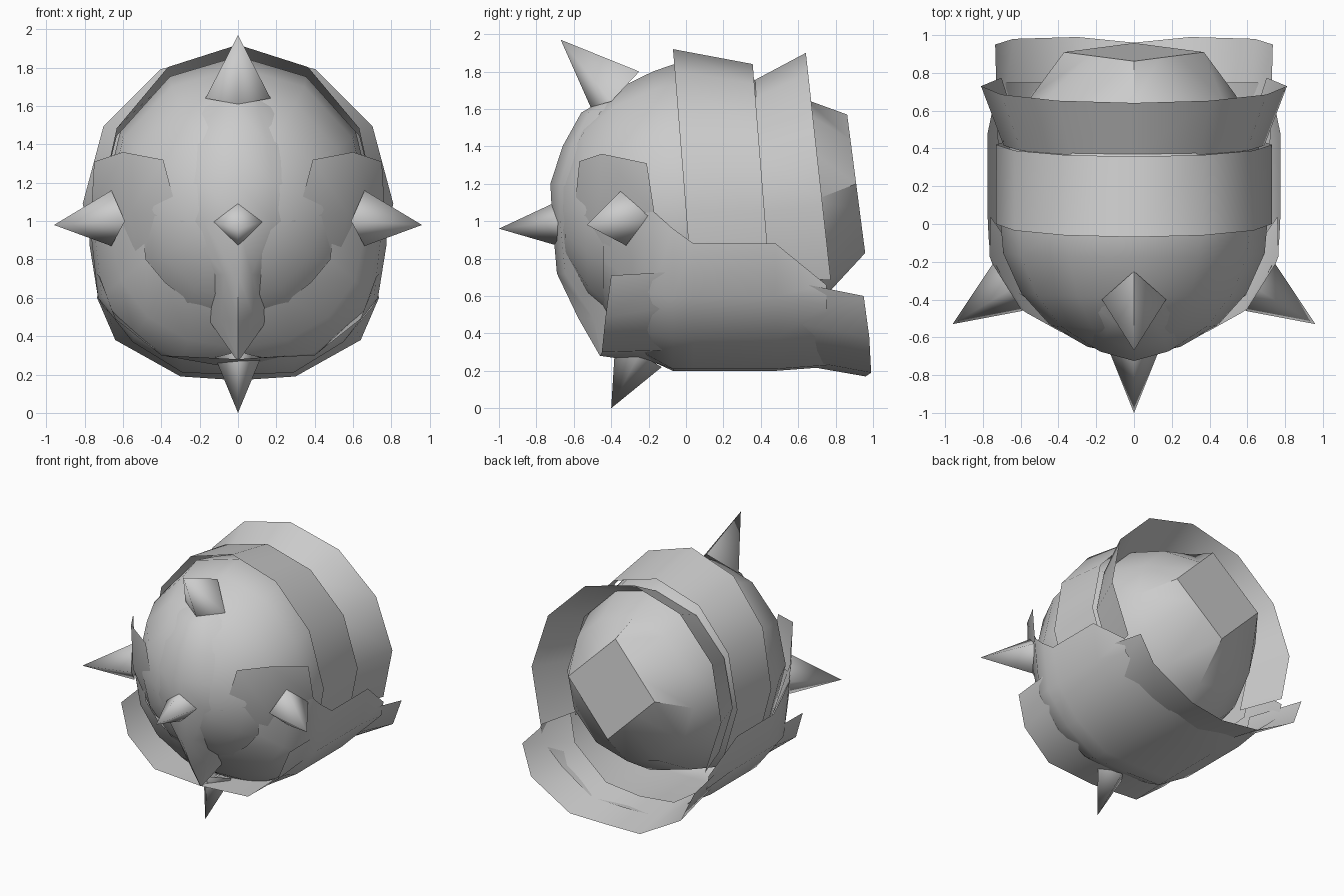
import bpy, bmesh
from math import sin, cos, radians

if "Cube" in bpy.data.objects:
    bpy.data.objects.remove(bpy.data.objects["Cube"])


def finish(name, bm, angle=40):
    bmesh.ops.remove_doubles(bm, verts=bm.verts, dist=0.0005)
    bmesh.ops.recalc_face_normals(bm, faces=bm.faces)
    me = bpy.data.meshes.new(name)
    bm.to_mesh(me)
    bm.free()
    ob = bpy.data.objects.new(name, me)
    bpy.context.collection.objects.link(ob)
    bpy.ops.object.select_all(action='DESELECT')
    ob.select_set(True)
    bpy.context.view_layer.objects.active = ob
    bpy.ops.object.shade_smooth_by_angle(angle=radians(angle))
    return ob


def loft(name, rows, closed=False, caps=False, angle=40):
    """Skin a list of equal-length point rows."""
    bm = bmesh.new()
    vs = [[bm.verts.new(p) for p in row] for row in rows]
    n = len(rows[0])
    for a, b in zip(vs, vs[1:]):
        for i in range(n if closed else n - 1):
            j = (i + 1) % n
            bm.faces.new((a[i], a[j], b[j], b[i]))
    if caps:
        bm.faces.new(vs[0])
        bm.faces.new(vs[-1])
    return finish(name, bm, angle)


def mirror_row(half):
    """Half row starting on the centre line -> full symmetric row."""
    return [(-x, y, z) for x, y, z in reversed(half[1:])] + list(half)


def arc(y, cz, a, b, shear, lo, hi, steps, diamond=False):
    """Elliptical ring around the y axis, leaning with height."""
    row = []
    for i in range(steps):
        t = radians(lo + (hi - lo) * i / (steps - 1))
        s, c = sin(t), cos(t)
        k = 1 / (abs(s) + abs(c)) if diamond else 1
        row.append((a * s * k, y + shear * b * c * k, cz + b * c * k))
    return row


def spike(name, tip, base):
    bm = bmesh.new()
    t = bm.verts.new(tip)
    vs = [bm.verts.new(p) for p in base]
    for i in range(4):
        bm.faces.new((vs[i], vs[(i + 1) % 4], t))
    bm.faces.new(vs)
    return finish(name, bm, 100)


# Body: faceted dome in front, narrowing to a flat diamond at the back
rows = []
for deg in (3, 20, 38, 56, 74):
    t = radians(deg)
    rows.append(arc(0.05 - 0.745 * cos(t), 1.06, 0.72 * sin(t), 0.77 * sin(t), -0.03, 0, 330, 12))
for y, cz, a, b in ((0.05, 1.07, 0.71, 0.79), (0.38, 1.08, 0.67, 0.69), (0.68, 1.11, 0.54, 0.54)):
    rows.append(arc(y, cz, a, b, -0.07, 0, 330, 12))
rows.append(arc(0.91, 1.2, 0.37, 0.37, -0.13, 0, 330, 12, True))
loft("body", rows, closed=True, caps=True, angle=36)

# Raised face plate running down the front: y, z, half width, edge y
face = [(-.29, 1.74, .08, -.24), (-.56, 1.58, .18, -.46), (-.66, 1.40, .27, -.54),
        (-.725, 1.2, .30, -.60), (-.715, 1.0, .30, -.61), (-.69, .72, .12, -.58),
        (-.575, .48, .15, -.38), (-.46, .28, .01, -.45), (-.12, .28, .01, -.12)]
loft("face_plate", [mirror_row([(0, y, z), (w * .6, y + (e - y) * .4, z), (w, e, z)])
                    for y, z, w, e in face])

# Upper band and flared rear collar
loft("upper_band", [arc(0.0, 1.05, 0.73, 0.87, -0.08, -120, 120, 9),
                    arc(0.42, 1.05, 0.73, 0.79, -0.08, -120, 120, 9)])
loft("rear_flare", [arc(0.415, 1.05, 0.69, 0.70, -0.08, -120, 120, 9),
                    arc(0.73, 1.09, 0.81, 0.81, -0.11, -120, 120, 9)])


# Lower cradle
def section(y, pts):
    return mirror_row([(x, y, z) for x, z in pts])


loft("lower_cradle", [
    section(-0.44, [(0, .50), (.25, .58), (.38, .68), (.48, .80), (.50, 1.0)]),
    section(-0.32, [(0, .34), (.26, .38), (.47, .50), (.61, .69), (.68, 1.03)]),
    section(-0.18, [(0, .25), (.29, .27), (.54, .40), (.71, .61), (.76, 1.05)]),
    section(-0.07, [(0, .20), (.29, .21), (.55, .37), (.73, .60), (.77, .96)]),
    section(0.04, [(0, .20), (.29, .21), (.55, .37), (.73, .60), (.775, .88)]),
    section(0.48, [(0, .20), (.29, .21), (.55, .37), (.73, .60), (.775, .88)]),
    section(0.75, [(0, .22), (.28, .23), (.53, .39), (.70, .55), (.72, .66)])])

# Flared lips at both ends of the cradle
loft("front_lip", [
    mirror_row([(0, -.46, .28), (.40, -.45, .30), (.64, -.43, .49), (.72, -.40, .71)]),
    mirror_row([(0, -.10, .23), (.40, -.10, .31), (.66, -.08, .54), (.74, -.05, .73)])])
loft("rear_lip", [
    mirror_row([(0, .56, .24), (.29, .56, .27), (.60, .50, .47), (.72, .40, .71)]),
    mirror_row([(0, .96, .17), (.30, .99, .19), (.64, .98, .38), (.735, .95, .60)])])

# Cheek plates and side spikes
for name, s in (("left", -1), ("right", 1)):
    cheek = [[(.39, -.57, 1.32), (.60, -.45, 1.36), (.75, -.21, 1.31)],
             [(.31, -.60, 1.02), (.57, -.47, 1.04), (.765, -.17, 1.05)],
             [(.27, -.52, .72), (.50, -.33, .66), (.76, .04, .86)]]
    loft(name + "_cheek", [[(s * x, y, z) for x, y, z in row] for row in cheek])
    spike(name + "_spike", (s * .96, -.53, .98),
          [(s * .66, -.35, 1.16), (s * .74, -.20, 1.03), (s * .66, -.32, .87), (s * .59, -.46, 1.0)])

# Centre spikes
spike("top_spike", (0, -.67, 1.97),
      [(0, -.51, 1.61), (.17, -.40, 1.64), (0, -.25, 1.80), (-.17, -.40, 1.64)])
spike("front_spike", (0, -1.0, .96),
      [(0, -.70, 1.10), (.14, -.65, 1.0), (0, -.69, .87), (-.14, -.65, 1.0)])
spike("bottom_spike", (0, -.40, 0),
      [(0, -.38, .32), (.12, -.25, .29), (0, -.13, .22), (-.12, -.25, .29)])
